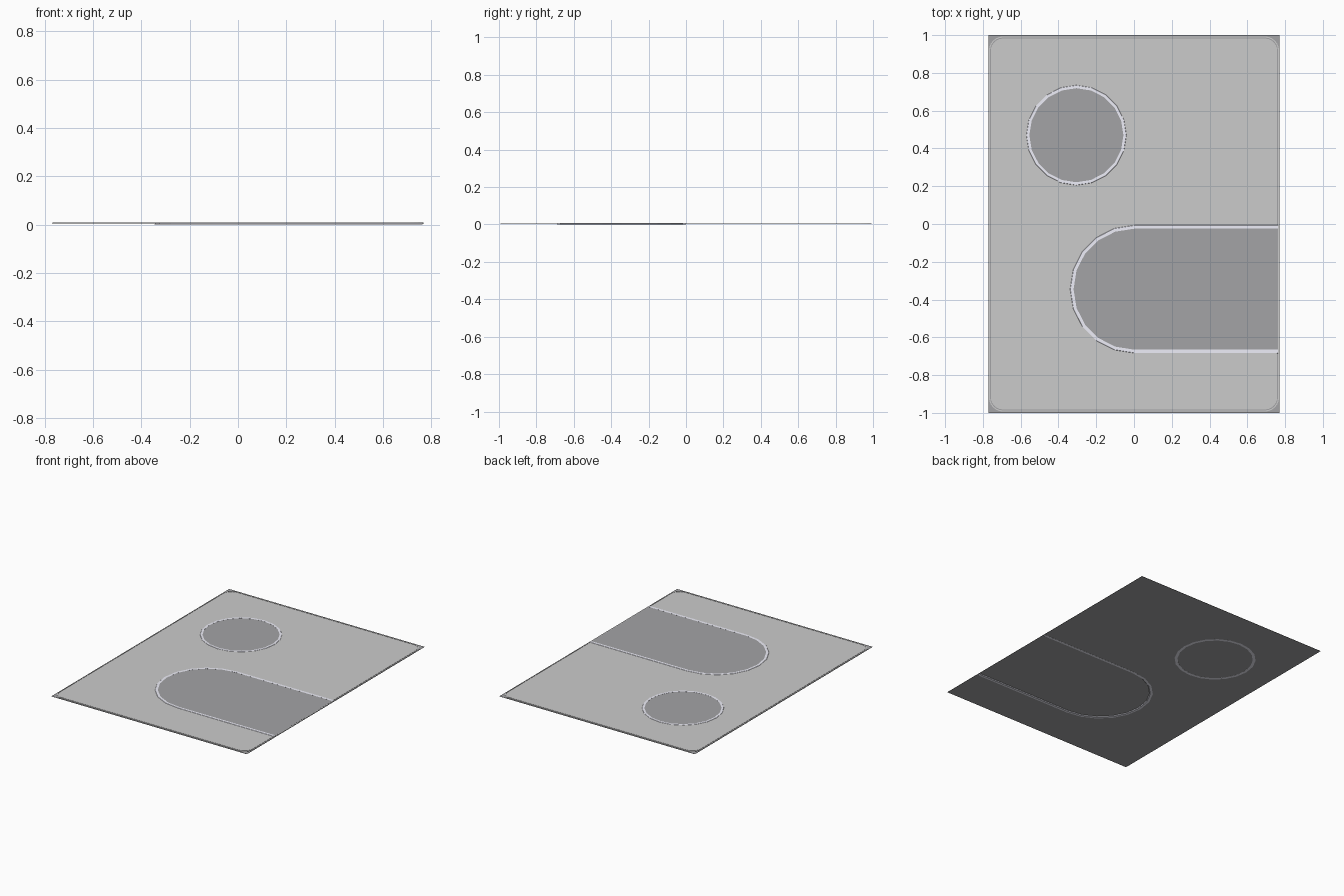
import bpy, bmesh, math

if "Cube" in bpy.data.objects:
    bpy.data.objects.remove(bpy.data.objects["Cube"])


def material(name, rgb):
    m = bpy.data.materials.new(name)
    m.diffuse_color = (*rgb, 1)
    m.use_nodes = True
    m.node_tree.nodes["Principled BSDF"].inputs["Base Color"].default_value = m.diffuse_color
    return m


dark = material("dark_grey", (0.37, 0.37, 0.38))
pale = material("pale_grey", (0.86, 0.86, 0.95))


def finish(bm, name, mat=None):
    bmesh.ops.recalc_face_normals(bm, faces=bm.faces)
    me = bpy.data.meshes.new(name)
    bm.to_mesh(me)
    bm.free()
    if mat:
        me.materials.append(mat)
    ob = bpy.data.objects.new(name, me)
    bpy.context.collection.objects.link(ob)
    return ob


def slab(name, outline, z0, z1, mat=None):
    """Closed flat plate from an outline."""
    bm = bmesh.new()
    low = [bm.verts.new((x, y, z0)) for x, y in outline]
    top = [bm.verts.new((x, y, z1)) for x, y in outline]
    bm.faces.new(low)
    bm.faces.new(top)
    n = len(outline)
    for i in range(n):
        j = (i + 1) % n
        bm.faces.new((low[i], low[j], top[j], top[i]))
    return finish(bm, name, mat)


def trim(name, rails, closed, mat=None):
    """Raised strip: rails are (outline, z), joined around the cross-section."""
    bm = bmesh.new()
    rows = [[bm.verts.new((x, y, z)) for x, y in pts] for pts, z in rails]
    n = len(rows[0])
    for k in range(len(rows)):
        a, b = rows[k], rows[(k + 1) % len(rows)]
        for i in range(n if closed else n - 1):
            j = (i + 1) % n
            bm.faces.new((a[i], a[j], b[j], b[i]))
    if not closed:
        bm.faces.new([r[0] for r in rows])
        bm.faces.new([r[-1] for r in rows])
    return finish(bm, name, mat)


def arc(cx, cy, r, a0, a1, n):
    return [(cx + r * math.cos(math.radians(a0 + (a1 - a0) * i / n)),
             cy + r * math.sin(math.radians(a0 + (a1 - a0) * i / n)))
            for i in range(n + 1)]


def rounded(w, h, r):
    pts = []
    for k, (sx, sy) in enumerate(((1, 1), (-1, 1), (-1, -1), (1, -1))):
        pts += arc(sx * (w - r), sy * (h - r), r, 90 * k, 90 * k + 90, 6)
    return pts


def circle(r):
    return arc(-0.305, 0.47, r, 0, 360, 20)[:-1]


def bay(r, x=0.762):
    return [(x, -0.345 + r)] + arc(0, -0.345, r, 90, 270, 10) + [(x, -0.345 - r)]


# Ground plate with square corners
slab("base_plate", [(-0.77, -1), (0.77, -1), (0.77, 1), (-0.77, 1)], 0.0045, 0.006, dark)

# Rounded paving and its narrow border
slab("paving", rounded(0.758, 0.982, 0.065), 0.006, 0.0075)
outer, inner = rounded(0.768, 0.993, 0.075), rounded(0.762, 0.987, 0.069)
trim("paving_border", [(outer, 0.006), (outer, 0.0078), (inner, 0.0078), (inner, 0.006)], True)

# Round landing pad and its edge ring
slab("landing_pad", circle(0.252), 0.006, 0.0082, dark)
trim("landing_pad_ring", [(circle(0.268), 0.0042), (circle(0.264), 0.0088),
                          (circle(0.249), 0.0088), (circle(0.249), 0.0042)], True, pale)

# Round-ended driveway and its kerb, open at the plate edge
slab("driveway", bay(0.325), 0.006, 0.0082, dark)
trim("driveway_kerb", [(bay(0.347), 0.0), (bay(0.337), 0.0088),
                       (bay(0.32), 0.0088), (bay(0.33), 0.0)], False, pale)
